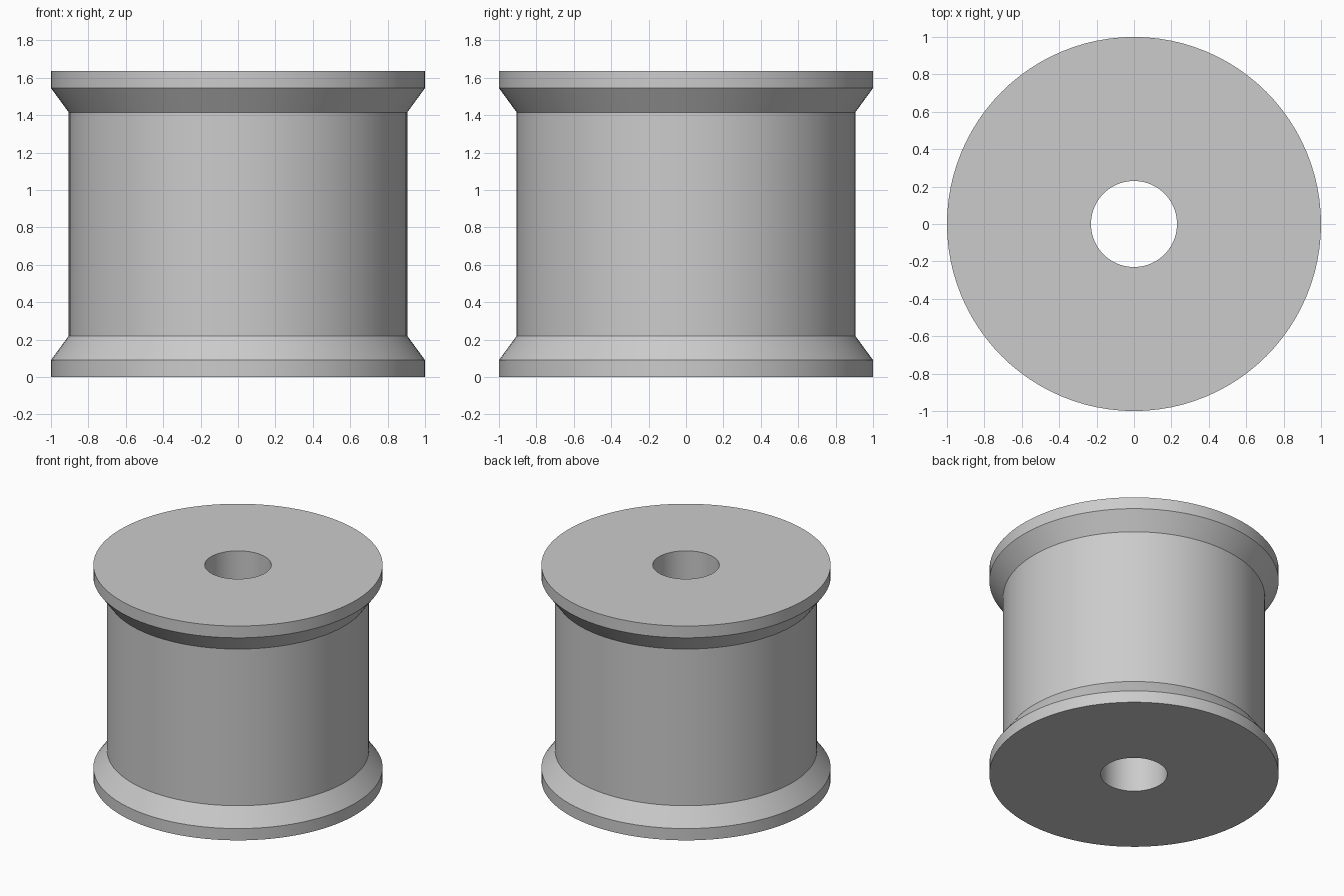
import bpy
import bmesh
import math

cube = bpy.data.objects.get("Cube")
if cube:
    bpy.data.objects.remove(cube, do_unlink=True)

# Dimensions
SEGMENTS = 96
HEIGHT = 1.635
RIM_RADIUS, BARREL_RADIUS, BORE_RADIUS = 1.0, 0.905, 0.23
RIM_HEIGHT, CONE_TOP = 0.09, 0.22

# Single flat grey
grey = bpy.data.materials.new("plain grey")
grey.use_nodes = True
color = (0.6, 0.6, 0.6, 1.0)
grey.diffuse_color = color
grey.node_tree.nodes["Principled BSDF"].inputs["Base Color"].default_value = color

# Closed half section of the spool: lower half mirrored to the upper half
lower = [(BORE_RADIUS, 0), (RIM_RADIUS, 0), (RIM_RADIUS, RIM_HEIGHT),
         (BARREL_RADIUS, CONE_TOP)]
upper = [(r, HEIGHT - z) for r, z in reversed(lower)]
profile = lower + upper

# Revolve the section around the vertical axis
bm = bmesh.new()
verts = [bm.verts.new((r, 0, z)) for r, z in profile]
edges = [bm.edges.new((v, verts[(i + 1) % len(verts)])) for i, v in enumerate(verts)]
bmesh.ops.spin(bm, geom=verts + edges, cent=(0, 0, 0), axis=(0, 0, 1),
               angle=math.tau, steps=SEGMENTS, use_merge=True)
bmesh.ops.remove_doubles(bm, verts=bm.verts, dist=0.0001)
bmesh.ops.recalc_face_normals(bm, faces=bm.faces)

mesh = bpy.data.meshes.new("flanged_spool")
bm.to_mesh(mesh)
bm.free()
mesh.materials.append(grey)
spool = bpy.data.objects.new("flanged_spool", mesh)
bpy.context.collection.objects.link(spool)

# Smooth round walls, sharp rims
bpy.ops.object.select_all(action="DESELECT")
spool.select_set(True)
bpy.context.view_layer.objects.active = spool
bpy.ops.object.shade_smooth_by_angle(angle=math.radians(25))
